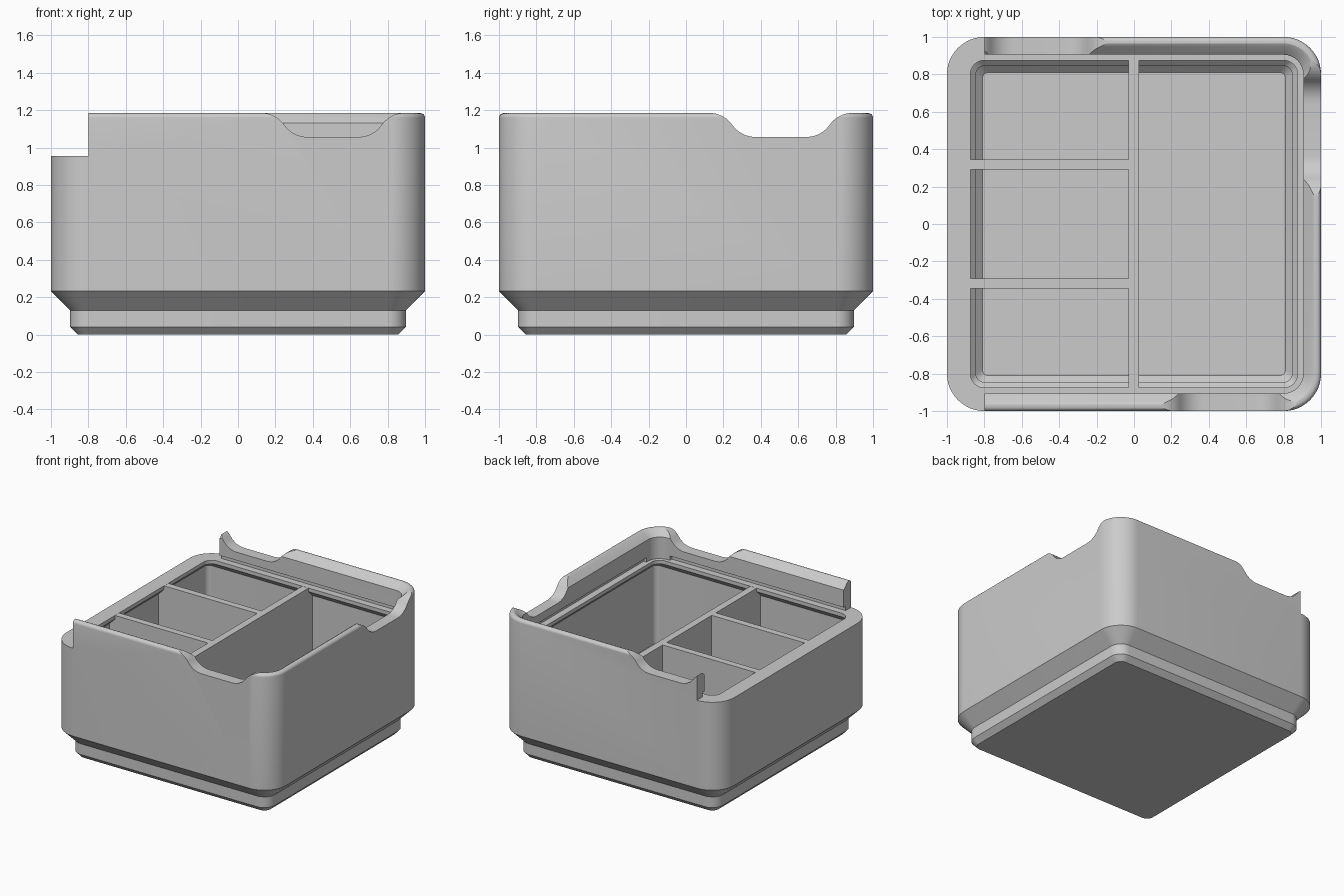
import bpy, bmesh, math
from mathutils import Matrix

old = bpy.data.objects.get("Cube")
if old:
    bpy.data.objects.remove(old)

grey = bpy.data.materials.new("plain_grey")
grey.use_nodes = True
colour = (0.6, 0.6, 0.6, 1)
grey.diffuse_color = colour
grey.node_tree.nodes["Principled BSDF"].inputs["Base Color"].default_value = colour

TOP, LEDGE, LIP, WALL = 1.184, 0.955, 0.875, 0.925


def finish(bm, name):
    bmesh.ops.recalc_face_normals(bm, faces=bm.faces)
    mesh = bpy.data.meshes.new(name)
    bm.to_mesh(mesh)
    bm.free()
    mesh.materials.append(grey)
    ob = bpy.data.objects.new(name, mesh)
    bpy.context.collection.objects.link(ob)
    return ob


def rounded_ring(bm, half, z, radius=None, steps=12):
    """Square ring; by default corner arcs share centres at every size."""
    radius = radius or max(half - 0.8, 0.03)
    verts = []
    for quarter in range(4):
        mid = math.radians(45 + 90 * quarter)
        cx = math.copysign(half - radius, math.cos(mid))
        cy = math.copysign(half - radius, math.sin(mid))
        for i in range(steps + 1):
            a = math.pi / 2 * (quarter + i / steps)
            verts.append(bm.verts.new((cx + radius * math.cos(a), cy + radius * math.sin(a), z)))
    return verts


def prism(name, outline, y0, y1, angle=0):
    """Outline in x and z, extruded along y, then turned about z."""
    bm = bmesh.new()
    face = bm.faces.new([bm.verts.new((x, y0, z)) for x, z in outline])
    out = bmesh.ops.extrude_face_region(bm, geom=[face])
    for v in out["geom"]:
        if isinstance(v, bmesh.types.BMVert):
            v.co.y = y1
    bmesh.ops.rotate(bm, verts=bm.verts, matrix=Matrix.Rotation(math.radians(angle), 3, "Z"))
    return finish(bm, name)


def box(name, x0, x1, y0, y1, z0, z1):
    return prism(name, [(x0, z0), (x1, z0), (x1, z1), (x0, z1)], y0, y1)


def notch_outline():
    """Finger notch with ramps of two tangent arcs."""
    start, flat, low, high = 0.125, 0.37, 1.057, TOP + 0.001
    run, drop = flat - start, high - low
    sweep = 2 * math.atan(drop / run)
    radius = run / 2 / math.sin(sweep)
    arc = [(radius * math.sin(sweep * i / 8), radius * (1 - math.cos(sweep * i / 8)))
           for i in range(9)]
    ramp = [(start + x, high - z) for x, z in arc]
    ramp += [(flat - x, low + z) for x, z in reversed(arc[:-1])]
    mirrored = [(1.015 - x, z) for x, z in reversed(ramp)]
    return [(start, 1.3)] + ramp + mirrored + [(1.015 - start, 1.3)]


# Body profile: stepped foot, outer wall, rounded rim, inner lip, thin-walled cavity
fillet = [(0.975 + 0.025 * math.cos(a), TOP - 0.025 + 0.025 * math.sin(a))
          for a in [math.radians(18 * i) for i in range(6)]]
profile = [(0.857, 0), (0.897, 0.042), (0.897, 0.13), (1, 0.233)] + fillet + [
    (0.965, TOP), (0.95, 1.176), (0.905, 1.132), (0.905, LEDGE),
    (LIP, LEDGE), (LIP, 0.925), (WALL, 0.875, 0.04), (WALL, 0.23, 0.04),
    (0.845, 0.15), (0.845, 0.085), (0.81, 0.05)]
bm = bmesh.new()
rings = [rounded_ring(bm, *p) for p in profile]
for a, b in zip(rings, rings[1:]):
    for i in range(len(a)):
        j = (i + 1) % len(a)
        bm.faces.new((a[i], a[j], b[j], b[i]))
bm.faces.new(rings[0])
bm.faces.new(rings[-1])
body = finish(bm, "box_body")

# Straight lid grooves, open lid entry, and a finger notch on each of three sides
cutters = [box("groove_cutter", -0.85, 0.78, 0.89, 0.93, LEDGE, 0.99),
           box("groove_cutter", -0.85, 0.78, -0.93, -0.89, LEDGE, 0.99),
           box("groove_cutter", 0.89, 0.93, -0.78, 0.78, LEDGE, 0.99),
           box("entry_cutter", -1.2, -0.8, -1.2, 1.2, LEDGE, 1.4)]
cutters += [prism("notch_cutter", notch_outline(), -1.1, -0.8, angle) for angle in (0, 90, 180)]
bpy.context.view_layer.objects.active = body
for cutter in cutters:
    cutter.hide_render = True
    mod = body.modifiers.new("cut", "BOOLEAN")
    mod.operation = "DIFFERENCE"
    mod.solver = "EXACT"
    mod.object = cutter
    bpy.ops.object.modifier_apply(modifier=mod.name)
for cutter in cutters:
    bpy.data.objects.remove(cutter)

bpy.ops.object.select_all(action="DESELECT")
body.select_set(True)
bpy.ops.object.shade_smooth_by_angle(angle=math.radians(28))

# Compartment dividers, shaped to tuck under the lip and into the walls
side = [(0.85, 0.04), (0.85, 0.15), (0.93, 0.235), (0.93, LEDGE - 0.001)]
left_side = [(-x, z) for x, z in reversed(side)]
prism("long_divider", side + left_side, -0.028, 0.03, 90)
for name, y in (("back_divider", 0.291), ("front_divider", -0.346)):
    prism(name, left_side + [(-0.02, 0.04), (-0.02, LEDGE - 0.001)], y, y + 0.055)
